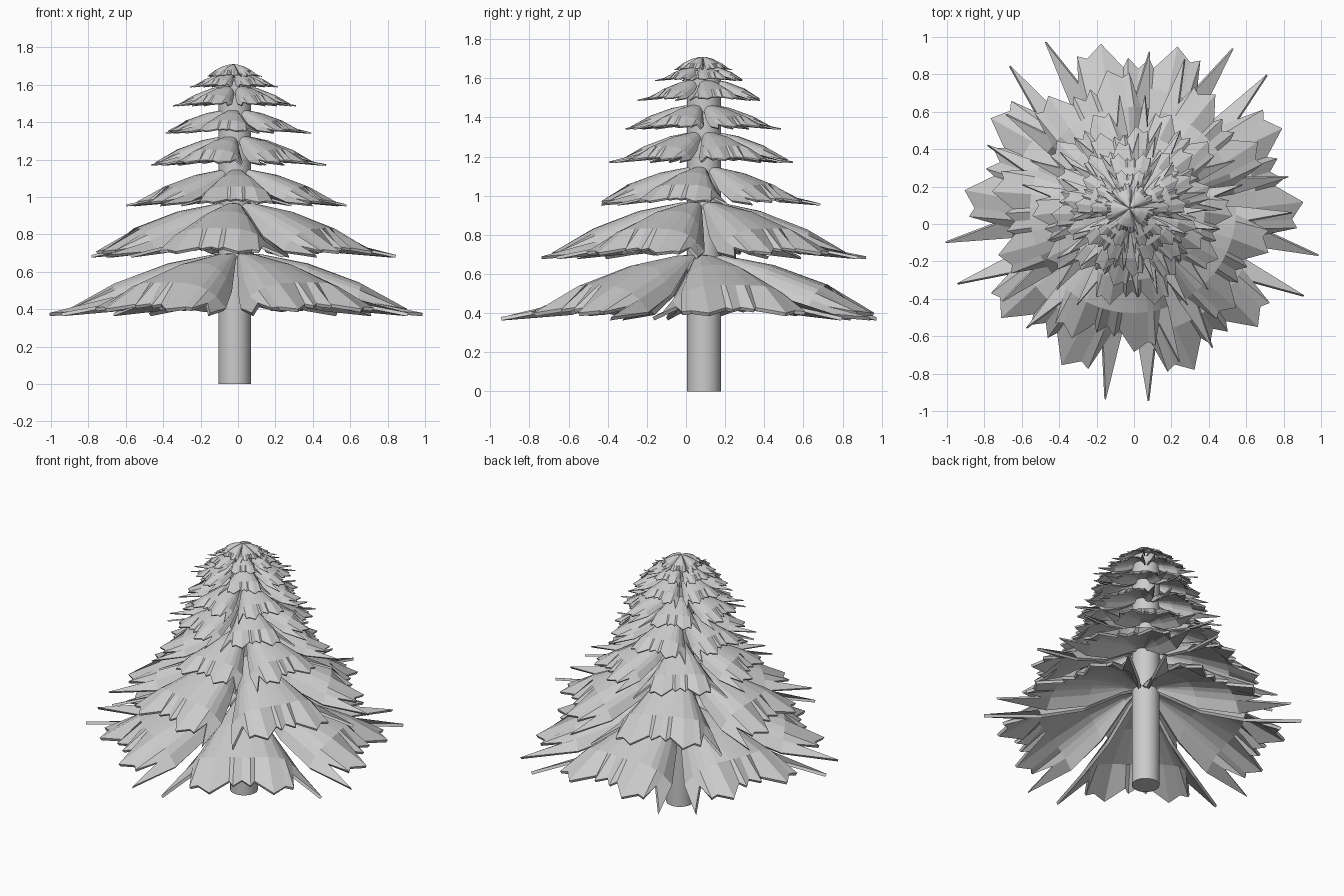
import bpy, bmesh, math

cube = bpy.data.objects.get("Cube")
if cube:
    bpy.data.objects.remove(cube, do_unlink=True)

grey = bpy.data.materials.new("plain_grey")
grey.use_nodes = True
grey.diffuse_color = (0.6, 0.6, 0.6, 1)
grey.node_tree.nodes["Principled BSDF"].inputs["Base Color"].default_value = (0.6, 0.6, 0.6, 1)

# Trunk
bpy.ops.mesh.primitive_cylinder_add(vertices=32, radius=0.087, depth=1.64, location=(-0.018, 0.092, 0.82))
trunk = bpy.context.object
trunk.name = "trunk"
trunk.data.materials.append(grey)
bpy.ops.object.shade_smooth_by_angle()

# Jagged rim of half a branch: degrees from the middle, reach
HALF = [(0, 0.76), (4, 0.82), (6, 0.77), (13, 0.91), (19, 0.85), (22, 0.88),
        (25.5, 0.74), (29.7, 1.02)]
RIM = [(-a, r) for a, r in reversed(HALF[1:])] + HALF
EDGE = HALF[-1][0]
# Rows along a branch: reach, height at the ridge, height at the side edge, spread
ROWS = [(0.02, 1.0, 1.0, 1.14), (0.13, 0.98, 0.86, 1.14),
        (0.38, 0.83, 0.36, 1.13), (0.66, 0.51, 0.08, 1.1)]


def add_branch(bm, heading, cx, cy, radius, top, drop):
    """Add one branch with folded-down sides and a toothed rim."""
    rows = []
    for row in ROWS + [None]:
        verts = []
        for a, rim in RIM:
            if row:
                reach, ridge, low, spread = row
                height = ridge + (low - ridge) * (abs(a) / EDGE) ** 4
            else:
                reach, spread = rim, 1
                height = 0.6 * (HALF[-1][1] - rim)
            ang = heading + math.radians(a * spread)
            verts.append(bm.verts.new((cx + radius * reach * math.cos(ang),
                                       cy + radius * reach * math.sin(ang),
                                       top - drop * (1 - height))))
        rows.append(verts)
    for inner, outer in zip(rows, rows[1:]):
        for i in range(len(RIM) - 1):
            bm.faces.new((inner[i], outer[i], outer[i + 1], inner[i + 1]))


# Tiers of five branches: heading of a gap, centre y, radius, top, bottom
TIERS = [(-20, 0.07, 1.0, 0.70, 0.38), (5.5, 0.075, 0.835, 0.97, 0.69),
         (18, 0.09, 0.59, 1.15, 0.96), (-8, 0.09, 0.475, 1.33, 1.175),
         (6, 0.08, 0.4, 1.47, 1.345), (-18, 0.085, 0.33, 1.60, 1.49),
         (-18, 0.08, 0.235, 1.67, 1.59), (6, 0.085, 0.15, 1.71, 1.645)]

for n, (gap, cy, radius, top, bottom) in enumerate(TIERS):
    bm = bmesh.new()
    for k in range(5):
        add_branch(bm, math.radians(gap + 36 + 72 * k), -0.003 * (n + 1), cy,
                   radius, top, top - bottom)
    mesh = bpy.data.meshes.new(f"branch_tier_{n + 1}")
    bm.to_mesh(mesh)
    bm.free()
    mesh.materials.append(grey)
    tier = bpy.data.objects.new(mesh.name, mesh)
    bpy.context.collection.objects.link(tier)
    # Thin needles, thickened downwards
    solid = tier.modifiers.new("thickness", "SOLIDIFY")
    solid.thickness = 0.02 * radius
    solid.offset = -1
